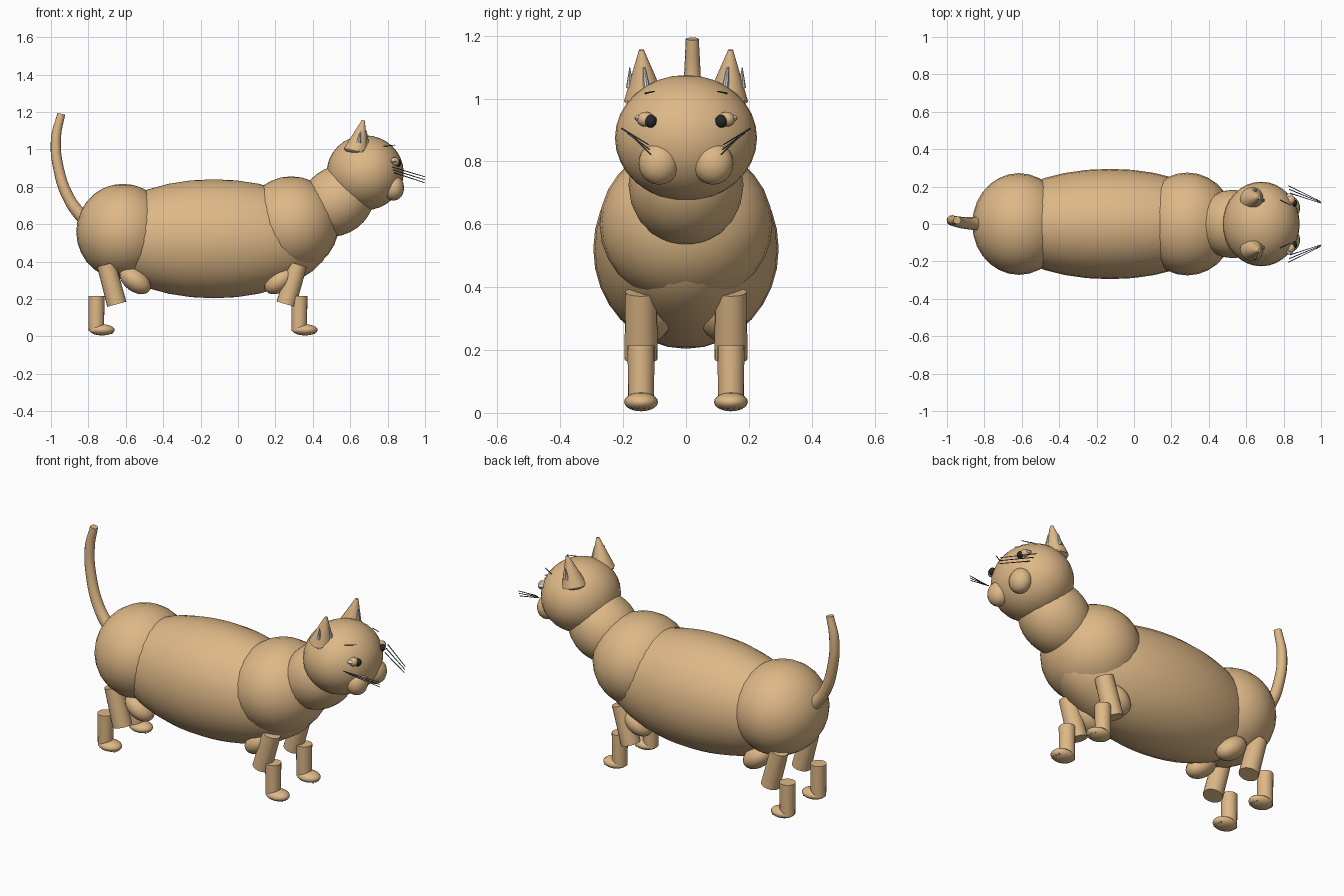
import bpy
from mathutils import Vector

cube = bpy.data.objects.get("Cube")
if cube:
    bpy.data.objects.remove(cube, do_unlink=True)


def material(name, colour):
    m = bpy.data.materials.new(name)
    m.use_nodes = True
    m.diffuse_color = (*colour, 1)
    m.node_tree.nodes["Principled BSDF"].inputs["Base Color"].default_value = (*colour, 1)
    return m


FUR = material("tan fur", (0.73, 0.48, 0.242))
DARK = material("dark eye", (0.02, 0.022, 0.025))
PALE = material("pale grey", (0.65, 0.67, 0.72))
GREY = material("whisker grey", (0.12, 0.14, 0.17))


def finish(name, mat):
    ob = bpy.context.object
    ob.name = name
    ob.data.materials.append(mat)
    bpy.ops.object.shade_smooth_by_angle(angle=0.7)
    return ob


def ball(name, centre, radii, mat=FUR, tilt=0, segments=28):
    bpy.ops.mesh.primitive_uv_sphere_add(segments=segments, ring_count=segments // 2,
                                         location=centre, rotation=(0, tilt, 0))
    bpy.context.object.scale = radii
    bpy.ops.object.transform_apply(location=False, rotation=False, scale=True)
    return finish(name, mat)


def rod(name, a, b, r1, r2, mat=FUR, sides=20):
    a, b = Vector(a), Vector(b)
    d = b - a
    bpy.ops.mesh.primitive_cone_add(vertices=sides, radius1=r1, radius2=r2, depth=d.length,
                                    location=(a + b) / 2,
                                    rotation=d.to_track_quat("Z", "Y").to_euler())
    return finish(name, mat)


# Trunk, neck and head
ball("body", (-0.13, 0, 0.522), (0.63, 0.295, 0.318), segments=32)
ball("hips", (-0.615, 0, 0.56), (0.25, 0.272, 0.256))
ball("chest", (0.285, 0, 0.6), (0.255, 0.275, 0.256))
ball("neck", (0.53, 0, 0.725), (0.21, 0.183, 0.18), tilt=-0.65)
ball("head", (0.68, 0, 0.875), (0.206, 0.226, 0.2), segments=32)

# Tail, swept along a tapering curve
curve = bpy.data.curves.new("tail", "CURVE")
curve.dimensions = "3D"
curve.bevel_depth = 0.03
curve.bevel_resolution = 4
curve.use_fill_caps = True
path = [(-0.8, 0, 0.6, 1.25), (-0.9, 0.005, 0.73, 1.05), (-0.96, 0.015, 0.9, 0.95),
        (-0.973, 0.02, 1.06, 0.9), (-0.945, 0.02, 1.19, 0.7)]
spline = curve.splines.new("BEZIER")
spline.bezier_points.add(len(path) - 1)
for p, (x, y, z, r) in zip(spline.bezier_points, path):
    p.co = (x, y, z)
    p.radius = r
    p.handle_left_type = p.handle_right_type = "AUTO"
tail = bpy.data.objects.new("tail", curve)
bpy.context.collection.objects.link(tail)
curve.materials.append(FUR)

for side, s in (("left", 1), ("right", -1)):
    # Legs: thigh lump, slanted upper leg, straight lower leg, paw, claws
    for end, lump, top, knee, shin in (("front", 0.225, 0.32, 0.257, 0.328),
                                       ("back", -0.55, -0.705, -0.648, -0.757)):
        tag = f"{side}_{end}_"
        y = 0.143 * s
        ball(tag + "thigh", (lump, 0.12 * s, 0.3), (0.095, 0.074, 0.06),
             tilt=0.65 if end == "back" else -0.65, segments=20)
        rod(tag + "upper_leg", (knee, y, 0.172), (top, y, 0.385), 0.053, 0.05)
        rod(tag + "lower_leg", (shin, y, 0.03), (shin, y, 0.215), 0.041, 0.043)
        ball(tag + "paw", (shin + 0.03, y, 0.035), (0.068, 0.054, 0.03), segments=20)
        for i in range(4):
            off = (i - 1.5) * 0.018
            ball(f"{tag}claw_{i}", (shin + 0.081 - 6 * off * off, y + off, 0.017),
                 (0.006, 0.004, 0.004), PALE, segments=8)

    # Ear with pale lining showing at the front and outside
    rod(side + "_ear", (0.633, 0.132 * s, 0.995), (0.67, 0.142 * s, 1.155), 0.066, 0.008)
    ball(side + "_ear_base", (0.633, 0.132 * s, 0.997), (0.066, 0.064, 0.022), tilt=0.1, segments=20)
    rod(side + "_ear_lining_front", (0.69, 0.125 * s, 1.03), (0.684, 0.133 * s, 1.1),
        0.011, 0.004, PALE, 8)
    rod(side + "_ear_lining_outer", (0.645, 0.178 * s, 1.035), (0.655, 0.179 * s, 1.1),
        0.013, 0.001, PALE, 8)

    # Eye, lid, eye corner and brow
    ball(side + "_eyelid", (0.838, 0.128 * s, 0.934), (0.025, 0.028, 0.024), segments=14)
    ball(side + "_eye_corner", (0.832, 0.146 * s, 0.938), (0.018, 0.018, 0.011), PALE, segments=12)
    ball(side + "_eye", (0.853, 0.112 * s, 0.928), (0.02, 0.02, 0.021), DARK, segments=12)
    rod(side + "_brow", (0.78, 0.13 * s, 1.017), (0.84, 0.1 * s, 1.023), 0.003, 0.002, GREY, 6)

    # Muzzle pad and whiskers
    ball(side + "_muzzle", (0.832, 0.086 * s, 0.794), (0.056, 0.065, 0.068), segments=20)
    for i in range(3):
        rod(f"{side}_whisker_{i}", (0.825 + 0.005 * i, (0.205 - 0.02 * i) * s, 0.905 - 0.015 * i),
            (0.998, (0.12 - 0.004 * i) * s, 0.854 - 0.016 * i), 0.003, 0.002, GREY, 6)
